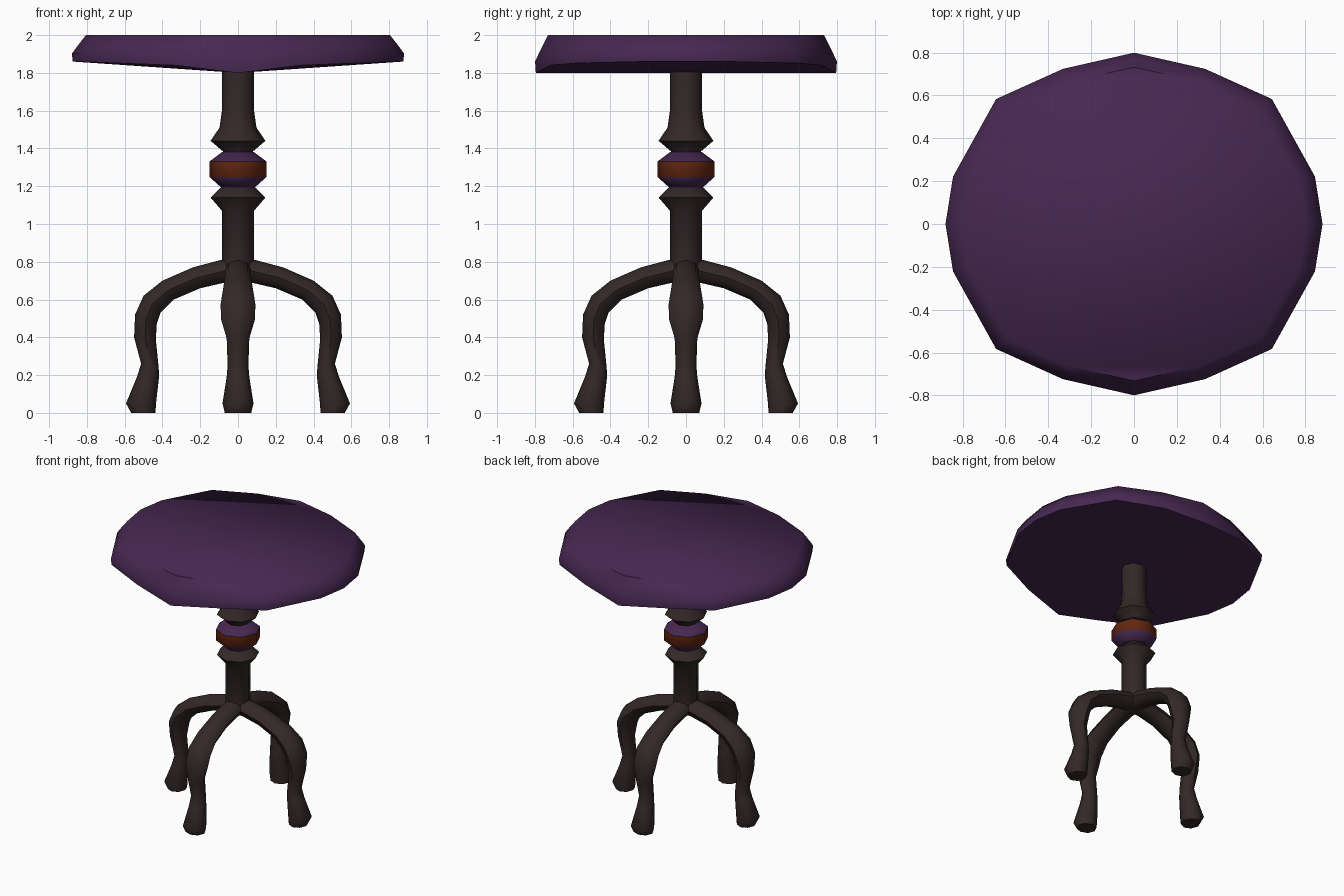
import bpy, bmesh, math
from mathutils import Vector

if "Cube" in bpy.data.objects:
    bpy.data.objects.remove(bpy.data.objects["Cube"])


def material(name, rgb):
    m = bpy.data.materials.new(name)
    m.diffuse_color = (*rgb, 1)
    m.use_nodes = True
    m.node_tree.nodes["Principled BSDF"].inputs["Base Color"].default_value = m.diffuse_color
    return m


purple = material("dark purple", (0.062, 0.021, 0.083))
brown = material("dark brown", (0.034, 0.021, 0.021))
orange = material("burnt orange", (0.125, 0.020, 0.005))


def loft(name, rings, mats, angle, caps=True, rule=None, hub=None):
    """Skin a list of equal-length point rings into one object."""
    bm = bmesh.new()
    vr = [[bm.verts.new(p) for p in r] for r in rings]
    n = len(vr[0])
    for a, b in zip(vr, vr[1:]):
        for i in range(n):
            j = (i + 1) % n
            bm.faces.new((a[i], a[j], b[j], b[i]))
    if hub:
        c = bm.verts.new(hub)
        for i in range(n):
            bm.faces.new((c, vr[0][(i + 1) % n], vr[0][i]))
    elif caps:
        bm.faces.new(vr[0][::-1])
    if caps:
        bm.faces.new(vr[-1])
    bmesh.ops.recalc_face_normals(bm, faces=bm.faces)
    if rule:
        for f in bm.faces:
            f.material_index = rule(f.calc_center_median())
    me = bpy.data.meshes.new(name)
    bm.to_mesh(me)
    bm.free()
    for m in mats:
        me.materials.append(m)
    ob = bpy.data.objects.new(name, me)
    bpy.context.collection.objects.link(ob)
    bpy.ops.object.select_all(action='DESELECT')
    ob.select_set(True)
    bpy.context.view_layer.objects.active = ob
    bpy.ops.object.shade_smooth_by_angle(angle=math.radians(angle))
    return ob


def lathe(name, profile, mats, rule=None, n=8):
    rings = [[(r * math.cos(2 * math.pi * i / n), r * math.sin(2 * math.pi * i / n), z)
              for i in range(n)] for r, z in profile]
    return loft(name, rings, mats, 50, rule=rule)


# Tabletop: quarter outline mirrored round, with a drooping lower rim
quarter = [(0.875, 0, 1.86), (0.84, 0.22, 1.86), (0.64, 0.58, 1.852),
           (0.33, 0.72, 1.84), (0, 0.795, 1.80)]
half = quarter + [(-x, y, z) for x, y, z in quarter[-2::-1]]
rim = half + [(x, -y, z) for x, y, z in half[-2:0:-1]]


def top_ring(scale, t):
    return [(x * scale, y * scale, z + (2 - z) * t) for x, y, z in rim]


loft("tabletop", [top_ring(1, 0), top_ring(1.005, 0.3), top_ring(0.97, 0.6),
                  top_ring(0.92, 1)], [purple], 60, hub=(0, 0, 1.80))

# Turned column
lathe("lower_column", [(0.085, 0.74), (0.085, 1.07), (0.145, 1.14), (0.075, 1.21)], [brown])
lathe("upper_column", [(0.075, 1.36), (0.08, 1.385), (0.145, 1.44), (0.098, 1.51),
                       (0.085, 1.60), (0.085, 1.83)], [brown])

# Collar with orange middle band
lathe("collar", [(0.085, 1.19), (0.152, 1.25), (0.152, 1.33), (0.085, 1.38)],
      [purple, orange], rule=lambda c: 1 if 1.26 < c.z < 1.32 else 0)

# Legs: (outer r, outer z, inner r, inner z, half width)
sections = [(0.0, 0.81, 0.0, 0.69, 0.07), (0.09, 0.81, 0.07, 0.69, 0.07),
            (0.24, 0.77, 0.20, 0.66, 0.07), (0.40, 0.70, 0.34, 0.60, 0.08),
            (0.50, 0.62, 0.41, 0.53, 0.092), (0.545, 0.52, 0.43, 0.47, 0.09),
            (0.55, 0.40, 0.435, 0.39, 0.06), (0.513, 0.26, 0.42, 0.24, 0.055),
            (0.535, 0.19, 0.418, 0.19, 0.06), (0.593, 0.05, 0.434, 0.05, 0.082),
            (0.565, 0.0, 0.437, 0.0, 0.07)]


def leg(name, turn, n=8):
    out = Vector((math.cos(turn), math.sin(turn), 0))
    side = Vector((-math.sin(turn), math.cos(turn), 0))
    rings = []
    for ro, zo, ri, zi, w in sections:
        a = out * ro + Vector((0, 0, zo))
        b = out * ri + Vector((0, 0, zi))
        mid, rad = (a + b) / 2, (a - b) / 2
        rings.append([mid + rad * math.cos(2 * math.pi * i / n)
                      + side * w * math.sin(2 * math.pi * i / n) for i in range(n)])
    loft(name, rings, [brown], 50)


for k, nm in enumerate(("right_leg", "back_leg", "left_leg", "front_leg")):
    leg(nm, k * math.pi / 2)
